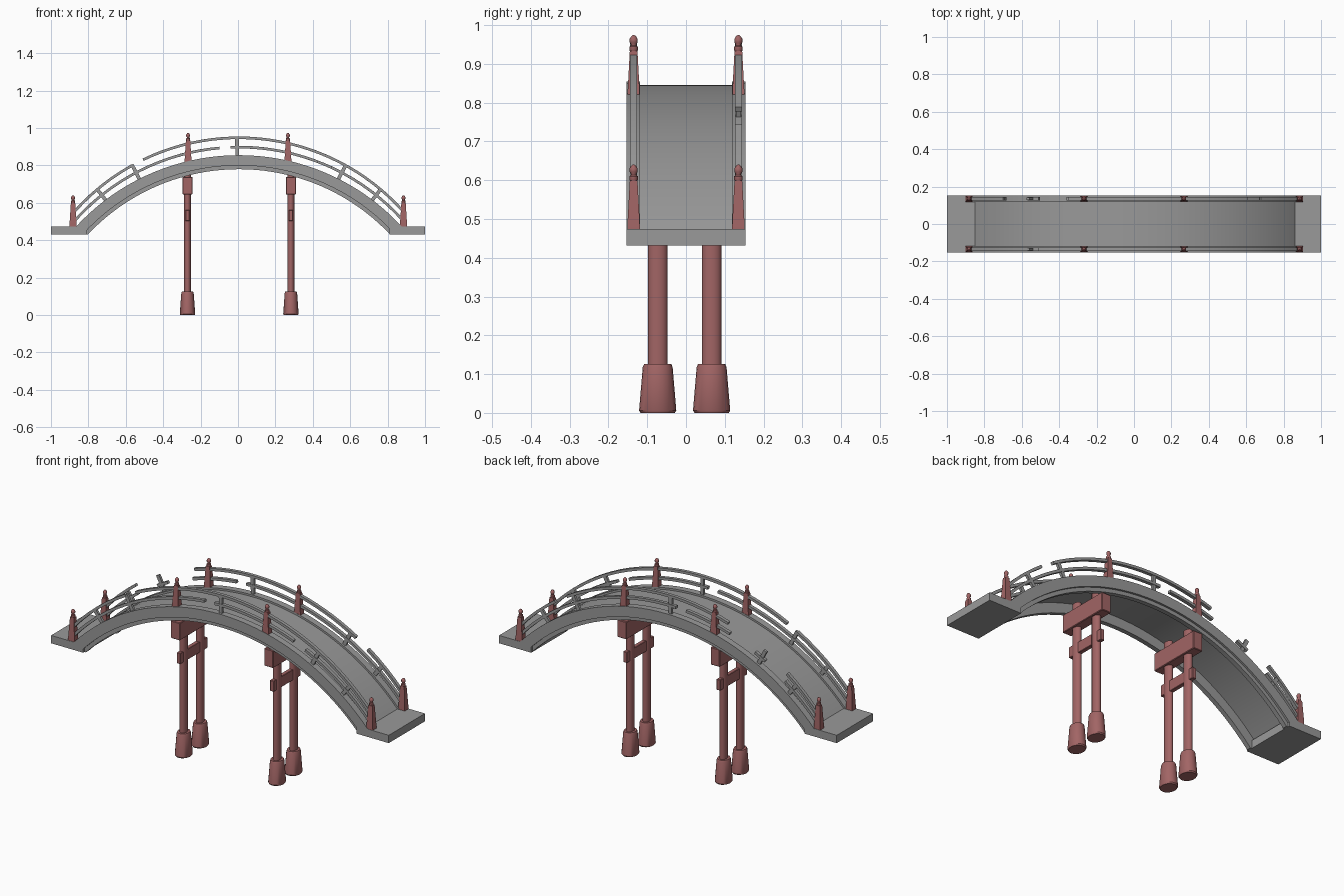
import bpy, bmesh, math
from mathutils import Matrix, Vector

cube = bpy.data.objects.get("Cube")
if cube:
    bpy.data.objects.remove(cube, do_unlink=True)


def material(name, color):
    m = bpy.data.materials.new(name)
    m.use_nodes = True
    m.diffuse_color = color
    m.node_tree.nodes["Principled BSDF"].inputs["Base Color"].default_value = color
    return m


GREY = material("weathered grey", (0.32, 0.32, 0.32, 1))
RED = material("faded red", (0.36, 0.13, 0.13, 1))

# Arch circle: centre height, curb radius, and the landing levels
XC, ZC, R = 0.005, -0.329, 1.184
FLOOR, LANDING = 0.432, 0.474
HALF_WIDTH, RAIL_Y = 0.153, 0.135


def arch_z(x, lift=0.0):
    return ZC + lift + math.sqrt(R * R - (x - XC) ** 2)


def finish(name, bm, mat, smooth=True):
    bmesh.ops.recalc_face_normals(bm, faces=bm.faces)
    mesh = bpy.data.meshes.new(name)
    bm.to_mesh(mesh)
    bm.free()
    mesh.materials.append(mat)
    ob = bpy.data.objects.new(name, mesh)
    bpy.context.collection.objects.link(ob)
    if smooth:
        bpy.ops.object.select_all(action="DESELECT")
        ob.select_set(True)
        bpy.context.view_layer.objects.active = ob
        bpy.ops.object.shade_smooth_by_angle(angle=math.radians(35))
    return ob


def box(name, centre, size, mat, tilt=0.0, bevel=0.0):
    bm = bmesh.new()
    mat4 = Matrix.Translation(centre) @ Matrix.Rotation(tilt, 4, "Y") @ Matrix.Diagonal((*size, 1))
    bmesh.ops.create_cube(bm, size=1, matrix=mat4)
    if bevel:
        bmesh.ops.bevel(bm, geom=bm.edges[:], offset=bevel, segments=1, affect="EDGES")
    return finish(name, bm, mat, False)


def arc_beam(name, r0, r1, y0, y1, span=None, lift=0.0):
    """Curved bar; without a span it runs down to the landing floor."""
    def limits(r):
        if span:
            return [math.asin((x - XC) / R) for x in span]
        a = math.acos((FLOOR - ZC) / r)
        return -a, a
    length = span[1] - span[0] if span else 2
    steps = max(2, round(length * 20))
    bm = bmesh.new()
    rings = []
    for i in range(steps + 1):
        ring = []
        for r, y in ((r0, y0), (r0, y1), (r1, y1), (r1, y0)):
            lo, hi = limits(r)
            a = lo + (hi - lo) * i / steps
            ring.append(bm.verts.new((XC + r * math.sin(a), y, ZC + lift + r * math.cos(a))))
        rings.append(ring)
    for a, b in zip(rings, rings[1:]):
        for k in range(4):
            bm.faces.new((a[k], a[k - 1], b[k - 1], b[k]))
    bm.faces.new(rings[0])
    bm.faces.new(rings[-1])
    return finish(name, bm, GREY)


def lathe(name, base, profile, mat, sides, squash=1.0, turn=0.0):
    """Stack of rings given as (radius, height), closed at both ends."""
    bm = bmesh.new()
    rings = []
    for r, h in profile:
        angles = [turn + math.tau * k / sides for k in range(sides)]
        rings.append([bm.verts.new(Vector(base) + Vector((r * squash * math.cos(a), r * math.sin(a), h)))
                      for a in angles])
    for a, b in zip(rings, rings[1:]):
        for k in range(sides):
            bm.faces.new((a[k - 1], a[k], b[k], b[k - 1]))
    bm.faces.new(rings[0])
    bm.faces.new(rings[-1])
    return finish(name, bm, mat)


# Walkway, its edge curbs and the thinner ribs underneath
arc_beam("walkway", R - 0.024, R - 0.01, -0.13, 0.13)
for side, s in (("front", -1), ("back", 1)):
    arc_beam(side + "_curb", R - 0.055, R, s * 0.118, s * HALF_WIDTH)
    arc_beam(side + "_rib", R - 0.075, R - 0.05, s * 0.118, s * 0.142)

# Flat landings at both ends
for side, s in (("left", 1), ("right", -1)):
    box(side + "_landing", (s * 0.905, 0, (FLOOR + LANDING) / 2),
        (0.19, 2 * HALF_WIDTH, LANDING - FLOOR), GREY)

# Railing: unbroken stretches of each bar, with the worn gaps left out
RAILS = {
    ("front", "upper"): [(-0.88, -0.57), (-0.51, 0.885)],
    ("front", "lower"): [(-0.88, -0.10), (-0.04, 0.43), (0.50, 0.885)],
    ("back", "upper"): [(-0.88, -0.70), (-0.35, 0.61), (0.68, 0.885)],
    ("back", "lower"): [(-0.88, -0.69), (-0.57, -0.51), (-0.36, -0.10), (-0.04, 0.885)],
}
LIFT = {"upper": 0.1, "lower": 0.05}
for (side, level), spans in RAILS.items():
    y = RAIL_Y if side == "back" else -RAIL_Y
    for i, span in enumerate(spans):
        arc_beam(f"{side}_{level}_rail_{i + 1}", R - 0.014, R, y - 0.009, y + 0.009, span, LIFT[level])

# Short uprights that follow the slope of the arch
for side, s in (("front", -1), ("back", 1)):
    for i, x in enumerate((-0.725, -0.54, -0.005, 0.55, 0.735)):
        tilt = math.asin((x - XC) / R)
        height = 0.096 * math.cos(tilt) + 0.004
        base = Vector((x - 0.03 * math.sin(tilt), s * RAIL_Y, arch_z(x - 0.03 * math.sin(tilt)) - 0.004))
        up = Vector((math.sin(tilt), 0, math.cos(tilt)))
        box(f"{side}_upright_{i + 1}", base + up * height / 2, (0.019, 0.013, height), GREY, tilt)

# Tapered square posts topped by round finials
FINIAL = [(0.008, 0.122), (0.011, 0.127), (0.011, 0.136), (0.007, 0.139), (0.007, 0.143),
          (0.0105, 0.148), (0.0105, 0.156), (0.006, 0.163), (0.002, 0.166)]
for side, s in (("front", -1), ("back", 1)):
    for i, x in enumerate((-0.882, -0.267, 0.267, 0.885)):
        z = LANDING if abs(x) > 0.5 else 0.808
        base = (x, s * RAIL_Y, z)
        lathe(f"{side}_post_{i + 1}", base, [(0.023, -0.004), (0.022, 0.02), (0.014, 0.125)],
              RED, 4, 1.18, math.pi / 4)
        lathe(f"{side}_finial_{i + 1}", base, FINIAL, RED, 12)

# Trestles: two oval piles with heavy feet, a cap beam and a tie beam
for side, x in (("right", -0.27), ("left", 0.283)):
    for row, y in (("front", -0.073), ("back", 0.066)):
        lathe(f"{side}_{row}_pile", (x, y, 0), [(0.025, 0.1), (0.025, 0.775)], RED, 20, 0.72)
        lathe(f"{side}_{row}_foot", (x, y, 0),
              [(0.044, 0), (0.048, 0.006), (0.0385, 0.118), (0.035, 0.126)], RED, 20, 0.86)
    box(side + "_cap_beam", (x, -0.003, 0.692), (0.054, 0.285, 0.094), RED, bevel=0.003)
    box(side + "_tie_beam", (x, -0.003, 0.533), (0.022, 0.23, 0.058), RED, bevel=0.002)
